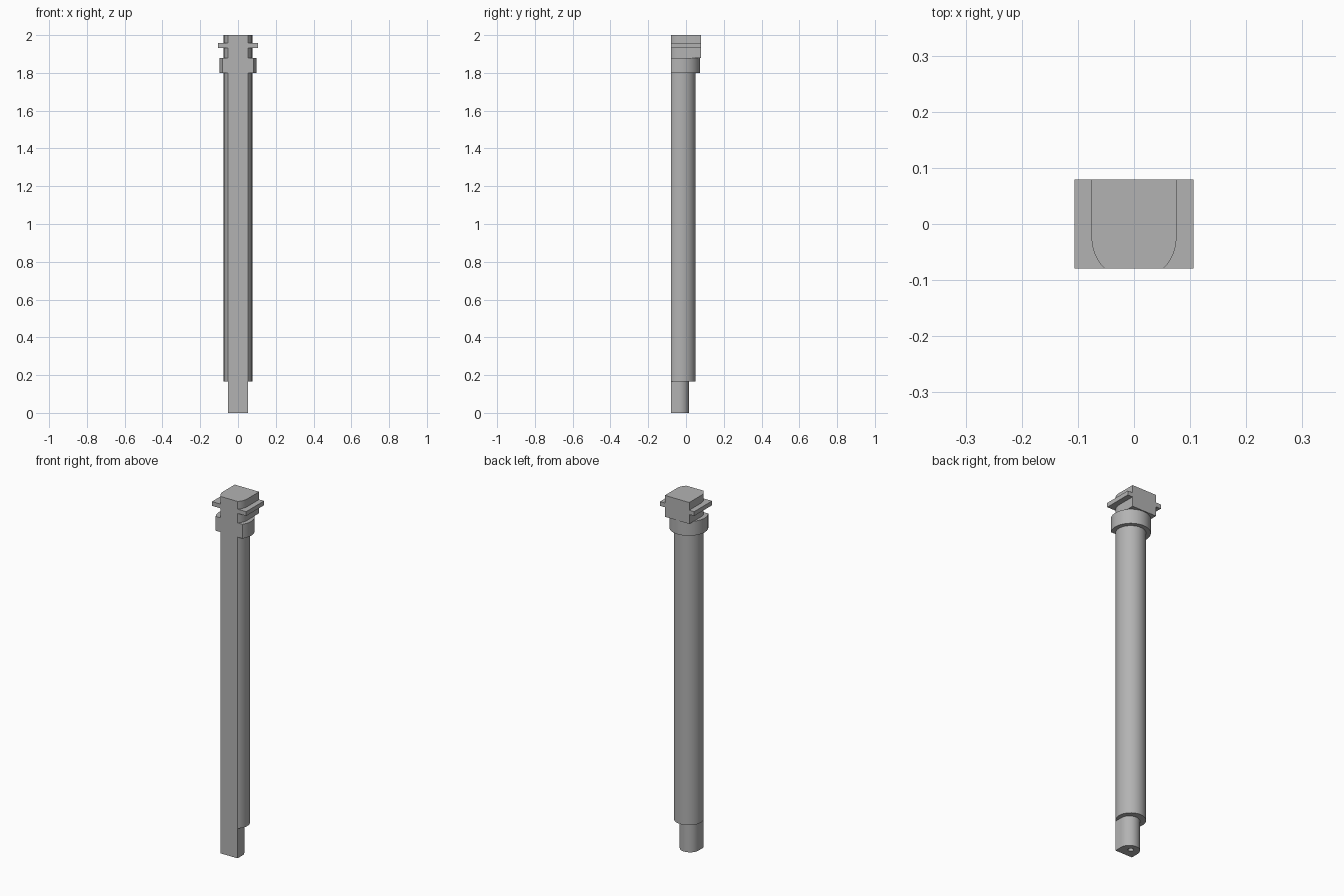
import bpy, bmesh, math

default = bpy.data.objects.get("Cube")
if default:
    bpy.data.objects.remove(default)

FRONT, BACK = -0.079, 0.079   # flat front plane and back of the head
AXIS = -0.025                 # y of the shaft centre line

steel = bpy.data.materials.new("plain grey")
steel.use_nodes = True
grey = (0.45, 0.45, 0.45, 1)
steel.diffuse_color = grey
steel.node_tree.nodes["Principled BSDF"].inputs["Base Color"].default_value = grey


def prism(name, outline, z0, z1):
    """Extrude a flat outline from z0 to z1."""
    bm = bmesh.new()
    base = bm.faces.new([bm.verts.new((x, y, z0)) for x, y in outline])
    top = bmesh.ops.extrude_face_region(bm, geom=[base])["geom"]
    verts = [g for g in top if isinstance(g, bmesh.types.BMVert)]
    bmesh.ops.translate(bm, verts=verts, vec=(0, 0, z1 - z0))
    bmesh.ops.recalc_face_normals(bm, faces=bm.faces)
    mesh = bpy.data.meshes.new(name)
    bm.to_mesh(mesh)
    bm.free()
    mesh.materials.append(steel)
    obj = bpy.data.objects.new(name, mesh)
    bpy.context.collection.objects.link(obj)
    return obj


def smooth(obj):
    bpy.ops.object.select_all(action="DESELECT")
    obj.select_set(True)
    bpy.context.view_layer.objects.active = obj
    bpy.ops.object.shade_smooth_by_angle(angle=math.radians(30))


def arc(r, cy, a0, a1, steps):
    angles = [a0 + (a1 - a0) * i / steps for i in range(steps + 1)]
    return [(r * math.cos(a), cy + r * math.sin(a)) for a in angles]


def flatted_round(r):
    """Circle on the shaft axis, cut off by the front plane."""
    a = math.asin((FRONT - AXIS) / r)
    return arc(r, AXIS, a, math.pi - a, 64)


# Round shaft and wider collar, both with a flat front
R = 0.0755
smooth(prism("shaft", flatted_round(R), 0.167, 1.80))
smooth(prism("collar", flatted_round(0.099), 1.80, 1.88))

# Head: square back, rounded front corners
a = math.asin((FRONT - AXIS) / R)
right_corner = arc(R, AXIS, a, 0, 16)
left_corner = [(-x, y) for x, y in reversed(right_corner)]
smooth(prism("head", right_corner + [(R, BACK), (-R, BACK)] + left_corner, 1.88, 2.0))

# Side flanges on the head
for side, name in ((1, "left_flange"), (-1, "right_flange")):
    xs = (side * 0.053, side * 0.106)
    prism(name, [(xs[0], FRONT), (xs[1], FRONT), (xs[1], BACK), (xs[0], BACK)], 1.933, 1.957)

# Narrow tip with a rounded back
W = 0.0525
tip = prism("tip", [(-W, FRONT), (W, FRONT)] + arc(W, -0.036, 0, math.pi, 40), 0, 0.167)

# Small blind hole in the underside of the tip
cutter = prism("hole_cutter", arc(0.014, AXIS, 0, math.tau * 31 / 32, 31), -0.02, 0.06)
cutter.hide_render = True
hole = tip.modifiers.new("hole", "BOOLEAN")
hole.operation = "DIFFERENCE"
hole.solver = "EXACT"
hole.object = cutter
bpy.context.view_layer.objects.active = tip
bpy.ops.object.modifier_apply(modifier="hole")
bpy.data.objects.remove(cutter)
smooth(tip)
